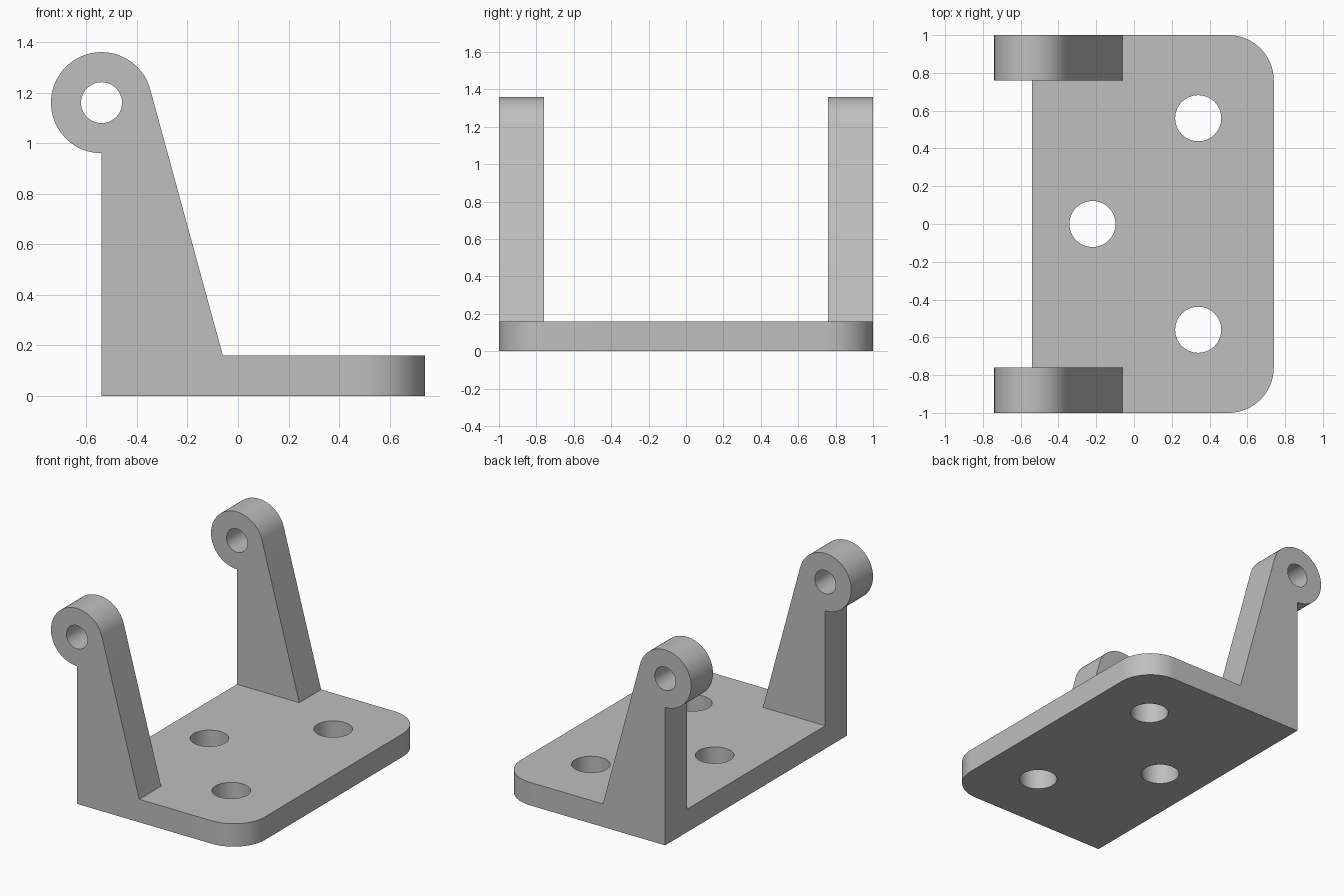
import bpy, bmesh, math
from mathutils import Vector, Matrix

if "Cube" in bpy.data.objects:
    bpy.data.objects.remove(bpy.data.objects["Cube"])

grey = bpy.data.materials.new("plain grey")
grey.diffuse_color = (0.52, 0.52, 0.52, 1)
grey.use_nodes = True
grey.node_tree.nodes["Principled BSDF"].inputs["Base Color"].default_value = grey.diffuse_color


def arc(cx, cy, r, a0, a1, n):
    """Points along an arc, both ends included."""
    return [(cx + r * math.cos(a0 + (a1 - a0) * i / n),
             cy + r * math.sin(a0 + (a1 - a0) * i / n)) for i in range(n + 1)]


def circle(cx, cy, r, n=64):
    return arc(cx, cy, r, 0, 2 * math.pi, n)[:-1]


def plate(name, loops, depth, matrix):
    """Fill an outline with holes, extrude it and place it."""
    bm = bmesh.new()
    edges = []
    for loop in loops:
        vs = [bm.verts.new((x, y, 0)) for x, y in loop]
        edges += [bm.edges.new((a, b)) for a, b in zip(vs, vs[1:] + vs[:1])]
    bmesh.ops.triangle_fill(bm, use_beauty=True, edges=edges, normal=(0, 0, 1))
    ext = bmesh.ops.extrude_face_region(bm, geom=bm.faces[:])["geom"]
    top = [v for v in ext if isinstance(v, bmesh.types.BMVert)]
    bmesh.ops.translate(bm, verts=top, vec=(0, 0, depth))
    bmesh.ops.transform(bm, matrix=matrix, verts=bm.verts)
    bmesh.ops.recalc_face_normals(bm, faces=bm.faces[:])
    mesh = bpy.data.meshes.new(name)
    bm.to_mesh(mesh)
    bm.free()
    mesh.materials.append(grey)
    obj = bpy.data.objects.new(name, mesh)
    bpy.context.collection.objects.link(obj)
    return obj


BACK, FRONT, THICK, R = -0.54, 0.74, 0.16, 0.24

# Base plate with two rounded corners and three bolt holes
outline = [(BACK, -1)]
outline += arc(FRONT - R, -1 + R, R, -math.pi / 2, 0, 16)
outline += arc(FRONT - R, 1 - R, R, 0, math.pi / 2, 16)
outline += [(BACK, 1)]
holes = [circle(x, y, 0.122) for x, y in ((0.34, 0.56), (0.34, -0.56), (-0.22, 0))]
bracket = plate("bracket", [outline] + holes, THICK, Matrix.Identity(4))

# Arm profile: eye with a pin hole, sloped edge tangent to the eye
eye, eye_r, foot = Vector((BACK, 1.16)), 0.2, Vector((-0.06, THICK))
d = foot - eye
tangent = math.atan2(d.y, d.x) + math.acos(eye_r / d.length)
profile = [(BACK, 0), (foot.x, 0), tuple(foot)]
profile += arc(eye.x, eye.y, eye_r, tangent, 1.5 * math.pi, 56)
pin_hole = circle(eye.x, eye.y, 0.081, 48)

# Two arms, merged with the base
for name, y in (("front_arm", -0.76), ("back_arm", 1.0)):
    stand = Matrix.Translation((0, y, 0)) @ Matrix.Rotation(math.pi / 2, 4, "X")
    arm = plate(name, [profile, pin_hole], 0.24, stand)
    mod = bracket.modifiers.new("join", "BOOLEAN")
    mod.operation, mod.solver, mod.object = "UNION", "EXACT", arm
    bpy.context.view_layer.update()
    graph = bpy.context.evaluated_depsgraph_get()
    joined = bpy.data.meshes.new_from_object(bracket.evaluated_get(graph))
    bracket.modifiers.clear()
    bracket.data = joined
    bpy.data.objects.remove(arm)

# Smooth round surfaces, sharp corners
bracket.data.shade_smooth()
bracket.data.set_sharp_from_angle(angle=math.radians(25))
